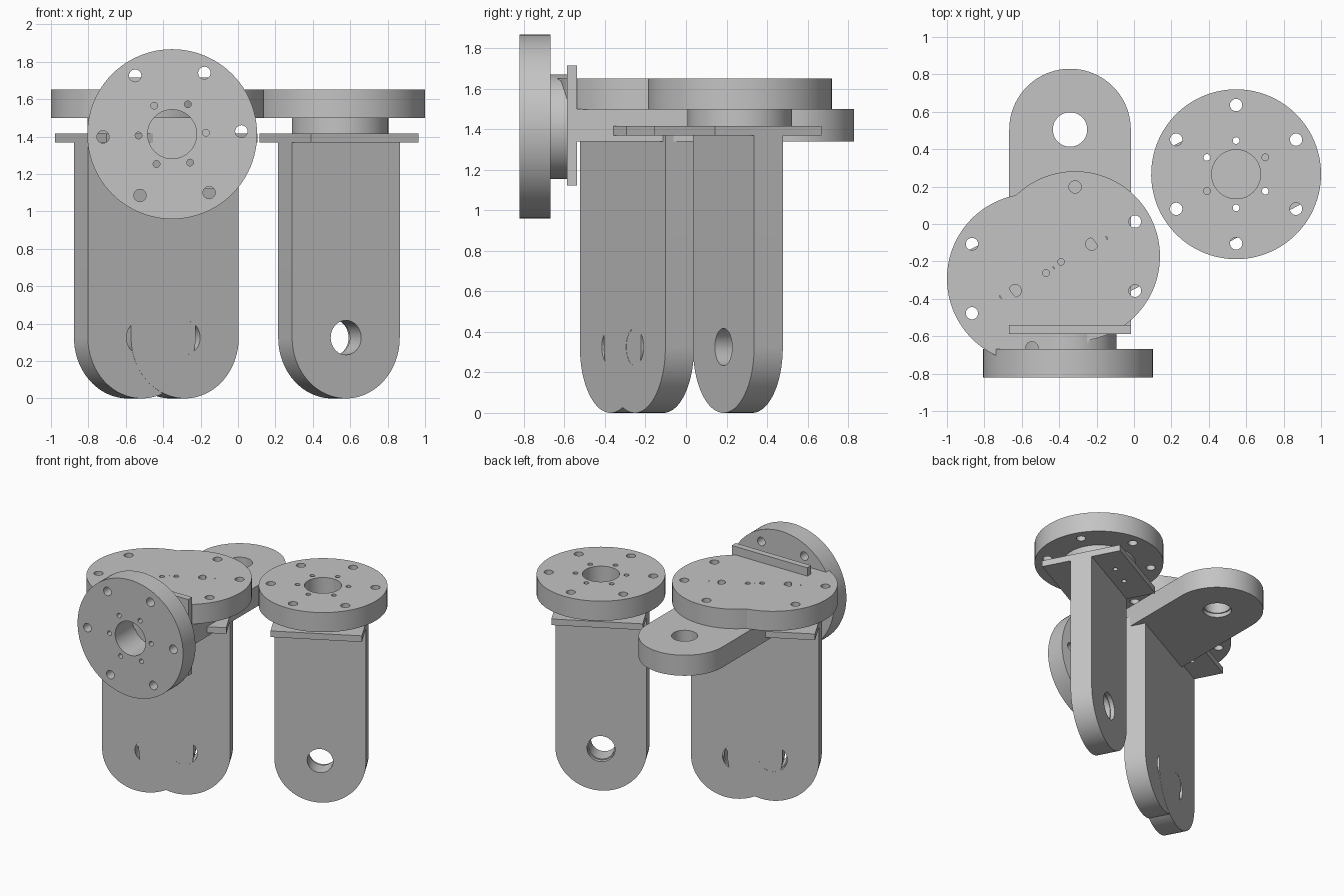
import bpy, bmesh
from math import radians, cos, sin, pi
from mathutils import Matrix

cube = bpy.data.objects.get("Cube")
if cube:
    bpy.data.objects.remove(cube, do_unlink=True)

scene = bpy.context.scene.collection
OFF_X, OFF_Y = -0.01, -0.006      # leg and plate sit slightly off the disc axis
HALF = 0.325                      # half width of leg and plate

grey = bpy.data.materials.new("plain_grey")
grey.use_nodes = True
COLOUR = (0.55, 0.55, 0.55, 1)
grey.diffuse_color = COLOUR
grey.node_tree.nodes["Principled BSDF"].inputs["Base Color"].default_value = COLOUR


def arc(r, cx=0, cy=0, start=0, sweep=2 * pi, n=64):
    """Points on an arc; a full sweep leaves out the repeated end point."""
    count = n if sweep >= 2 * pi else n + 1
    return [(cx + r * cos(start + sweep * i / n), cy + r * sin(start + sweep * i / n))
            for i in range(count)]


def ring_of_holes(r, spread):
    """Six holes evenly spaced about the axis."""
    angles = [radians(2.3 + 60 * i) for i in range(6)]
    return [arc(r, spread * cos(a), spread * sin(a), n=24) for a in angles]


def evaluated_mesh(obj):
    graph = bpy.context.evaluated_depsgraph_get()
    return bpy.data.meshes.new_from_object(obj.evaluated_get(graph))


def prism(name, loops, low, high):
    """Outline with holes, extruded along z from low to high."""
    curve = bpy.data.curves.new(name, "CURVE")
    curve.dimensions = "2D"
    curve.fill_mode = "BOTH"
    curve.extrude = (high - low) / 2
    for loop in loops:
        spline = curve.splines.new("POLY")
        spline.points.add(len(loop) - 1)
        for point, (x, y) in zip(spline.points, loop):
            point.co = (x, y, 0, 1)
        spline.use_cyclic_u = True
    obj = bpy.data.objects.new(name, curve)
    scene.objects.link(obj)
    mesh = evaluated_mesh(obj)
    bpy.data.objects.remove(obj, do_unlink=True)
    bm = bmesh.new()
    bm.from_mesh(mesh)
    bmesh.ops.remove_doubles(bm, verts=bm.verts, dist=0.0001)
    bmesh.ops.translate(bm, verts=bm.verts, vec=(0, 0, (low + high) / 2))
    bmesh.ops.recalc_face_normals(bm, faces=bm.faces)
    bm.to_mesh(mesh)
    bm.free()
    return mesh


def finish(mesh):
    """One colour, smooth curved walls, sharp rims."""
    mesh.materials.clear()
    mesh.materials.append(grey)
    obj = bpy.data.objects.new("shading_helper", mesh)
    scene.objects.link(obj)
    for other in bpy.context.selected_objects:
        other.select_set(False)
    obj.select_set(True)
    bpy.context.view_layer.objects.active = obj
    bpy.ops.object.shade_smooth_by_angle(angle=radians(30))
    bpy.data.objects.remove(obj, do_unlink=True)
    return mesh


# Flange disc, neck and cross plate share the small through holes
small = ring_of_holes(0.018, 0.18)
bore = arc(0.131)
disc = prism("disc", [arc(0.454, n=96), bore] + small + ring_of_holes(0.033, 0.37), 1.498, 1.651)
neck = prism("neck", [arc(0.258), bore] + small, 1.417, 1.498)
rect = [(OFF_X + sx * HALF, OFF_Y + sy * 0.297)
        for sx, sy in ((-1, -1), (1, -1), (1, 1), (-1, 1))]
plate = prism("plate", [rect] + small, 1.369, 1.417)

# Leg with round end and pin hole, slightly wider at the back
outline = arc(HALF, 0, HALF, pi, pi, 48) + [(HALF, 1.369), (-HALF, 1.369)]
leg_mesh = prism("leg", [outline, arc(0.092, 0, HALF, n=48)], -0.08, 0.08)
cut_mesh = prism("cutter", [arc(0.1, 0, HALF, n=48)], -0.1, -0.05)
leg_obj = bpy.data.objects.new("leg_blank", leg_mesh)
cutter = bpy.data.objects.new("pin_cutter", cut_mesh)
for obj in (leg_obj, cutter):
    obj.hide_render = True
    scene.objects.link(obj)
mod = leg_obj.modifiers.new("counterbore", "BOOLEAN")
mod.operation = "DIFFERENCE"
mod.solver = "EXACT"
mod.object = cutter
leg = evaluated_mesh(leg_obj)
for obj in (leg_obj, cutter):
    bpy.data.objects.remove(obj, do_unlink=True)
leg.transform(Matrix.Translation((OFF_X, OFF_Y, 0)) @ Matrix.Rotation(pi / 2, 4, "X"))

parts = {"disc": disc, "neck": neck, "plate": plate, "leg": leg}
for mesh in parts.values():
    finish(mesh)

# Three upright brackets and one lying on its back
turn = Matrix.Rotation(radians(27.7), 4, "Z")
lying = Matrix.Rotation(pi / 2, 4, "X") @ Matrix.Rotation(pi, 4, "Z")
brackets = {
    "left": Matrix.Translation((0.546, 0.266, 0)) @ turn,
    "right_outer": Matrix.Translation((-0.546, -0.292, 0)) @ turn,
    "right_inner": Matrix.Translation((-0.315, -0.172, 0)) @ turn,
    "lying": Matrix.Translation((-0.352, 0.83, 1.413)) @ lying,
}
for side, matrix in brackets.items():
    for part, mesh in parts.items():
        obj = bpy.data.objects.new(f"{side}_{part}", mesh)
        obj.matrix_world = matrix
        scene.objects.link(obj)
